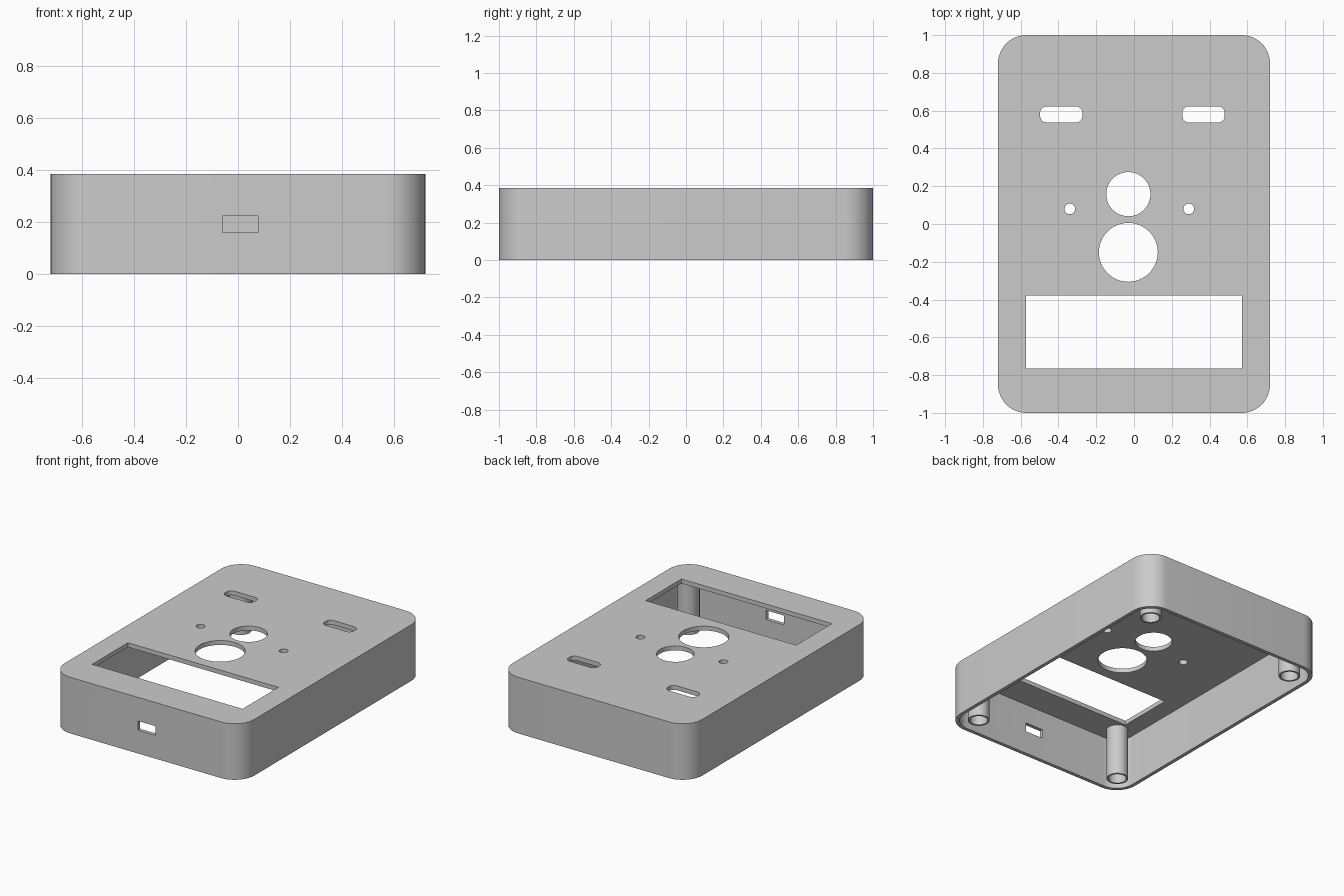
import bpy, bmesh
from math import cos, sin, pi

if "Cube" in bpy.data.objects:
    bpy.data.objects.remove(bpy.data.objects["Cube"], do_unlink=True)

HALF_X, HALF_Y, HEIGHT = 0.72, 1.0, 0.385
CORNER, WALL, TOP = 0.15, 0.025, 0.03

grey = bpy.data.materials.new("plain grey")
grey.use_nodes = True
colour = (0.6, 0.6, 0.6, 1)
grey.diffuse_color = colour
grey.node_tree.nodes["Principled BSDF"].inputs["Base Color"].default_value = colour


def add_object(name, bm):
    bmesh.ops.recalc_face_normals(bm, faces=bm.faces)
    mesh = bpy.data.meshes.new(name)
    bm.to_mesh(mesh)
    bm.free()
    mesh.materials.append(grey)
    ob = bpy.data.objects.new(name, mesh)
    bpy.context.collection.objects.link(ob)
    return ob


def rounded_prism(name, x, y, hx, hy, r, z0, z1, steps=12):
    """Upright prism with a rounded rectangle outline; a circle if hx = hy = r."""
    bm = bmesh.new()
    outline = []
    for quarter, (sx, sy) in enumerate([(1, 1), (-1, 1), (-1, -1), (1, -1)]):
        for i in range(steps + 1 if r else 1):
            a = (quarter + i / steps) * pi / 2
            outline.append((x + sx * (hx - r) + r * cos(a),
                            y + sy * (hy - r) + r * sin(a), z0))
    face = bm.faces.new([bm.verts.new(p) for p in outline])
    bmesh.ops.remove_doubles(bm, verts=bm.verts, dist=1e-5)
    up = bmesh.ops.extrude_face_region(bm, geom=bm.faces[:])["geom"]
    for v in up:
        if isinstance(v, bmesh.types.BMVert):
            v.co.z = z1
    return add_object(name, bm)


def smooth(ob):
    bpy.ops.object.select_all(action='DESELECT')
    ob.select_set(True)
    bpy.context.view_layer.objects.active = ob
    bpy.ops.object.shade_smooth_by_angle(angle=pi / 6)


# Case: rounded block hollowed from below
case = rounded_prism("case", 0, 0, HALF_X, HALF_Y, CORNER, 0, HEIGHT)
cutters = [rounded_prism("cavity", 0, 0, HALF_X - WALL, HALF_Y - WALL,
                         CORNER - WALL, -0.1, HEIGHT - TOP)]

# Openings in the top: x, y, half width, half depth, corner radius
openings = {
    "display_window": (0, -0.572, 0.571, 0.194, 0),
    "large_hole": (-0.03, -0.15, 0.156, 0.156, 0.156),
    "medium_hole": (-0.03, 0.158, 0.117, 0.117, 0.117),
    "left_small_hole": (0.29, 0.08, 0.028, 0.028, 0.028),
    "right_small_hole": (-0.34, 0.08, 0.028, 0.028, 0.028),
    "left_slot": (0.368, 0.58, 0.112, 0.043, 0.035),
    "right_slot": (-0.385, 0.58, 0.112, 0.043, 0.035),
}
for name, (x, y, hx, hy, r) in openings.items():
    cutters.append(rounded_prism(name, x, y, hx, hy, r, HEIGHT - 0.1, HEIGHT + 0.1))

# Cable port in the front wall
cutters.append(rounded_prism("cable_port", 0.008, -HALF_Y, 0.068, 0.1, 0, 0.16, 0.223))

for cutter in cutters:
    mod = case.modifiers.new(cutter.name, 'BOOLEAN')
    mod.operation, mod.solver, mod.object = 'DIFFERENCE', 'EXACT', cutter
    cutter.hide_render = True

# Apply the cuts and drop the cutters
graph = bpy.context.evaluated_depsgraph_get()
cut_mesh = bpy.data.meshes.new_from_object(case.evaluated_get(graph))
case.modifiers.clear()
case.data = cut_mesh
for cutter in cutters:
    bpy.data.objects.remove(cutter, do_unlink=True)
smooth(case)

# Hollow screw posts, one in each corner
for side, sx in (("left", 1), ("right", -1)):
    for end, sy in (("front", -1), ("back", 1)):
        bm = bmesh.new()
        ceiling = HEIGHT - TOP
        profile = [(0.056, ceiling), (0.056, 0), (0.069, 0), (0.069, ceiling)]
        verts = [bm.verts.new((r, 0, z)) for r, z in profile]
        edges = [bm.edges.new(pair) for pair in zip(verts, verts[1:])]
        bmesh.ops.spin(bm, geom=verts + edges, cent=(0, 0, 0), axis=(0, 0, 1),
                       angle=2 * pi, steps=40, use_merge=True)
        bmesh.ops.remove_doubles(bm, verts=bm.verts, dist=1e-5)
        bmesh.ops.translate(bm, verts=bm.verts, vec=(sx * 0.575, sy * 0.85, 0))
        smooth(add_object(f"{end}_{side}_screw_post", bm))
